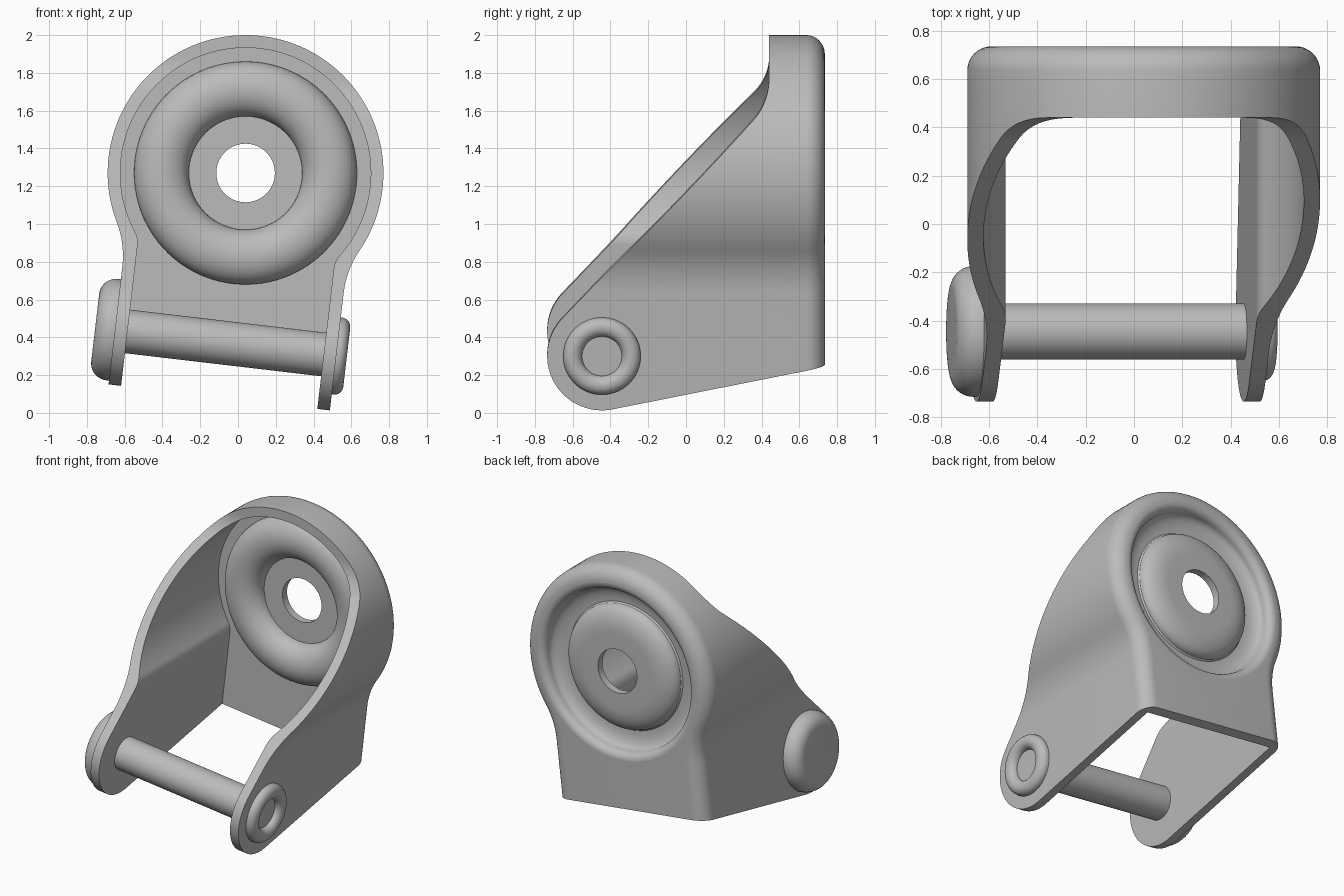
import bpy, bmesh
from math import sin, cos, pi, sqrt, atan2, radians
from mathutils import Matrix, Vector

cube = bpy.data.objects.get("Cube")
if cube:
    bpy.data.objects.remove(cube, do_unlink=True)

# Single metal colour
metal = bpy.data.materials.new("grey_metal")
metal.use_nodes = True
GREY = (0.5, 0.5, 0.5, 1)
metal.diffuse_color = GREY
metal.node_tree.nodes["Principled BSDF"].inputs["Base Color"].default_value = GREY

# The whole bracket leans sideways about the centre of its round back
PLACE = Matrix.Translation((0.04, 0, 1.27)) @ Matrix.Rotation(radians(6.7), 4, 'Y')
BACK, FRONT = 0.735, -0.735
RADIUS, HALF, WALL = 0.73, 0.59, 0.067
PIN_Y, PIN_Z, TIP = -0.445, -0.906, 0.29


def loft(name, rings, closed=False):
    """Skin a list of equal point rings, capping the ends unless closed."""
    bm = bmesh.new()
    rows = [[bm.verts.new(p) for p in ring] for ring in rings]
    n = len(rows[0])
    for a, b in zip(rows, rows[1:] + (rows[:1] if closed else [])):
        for i in range(n):
            j = (i + 1) % n
            bm.faces.new((a[i], a[j], b[j], b[i]))
    if not closed:
        bm.faces.new(rows[0][::-1])
        bm.faces.new(rows[-1])
    bmesh.ops.recalc_face_normals(bm, faces=bm.faces)
    mesh = bpy.data.meshes.new(name)
    bm.to_mesh(mesh)
    bm.free()
    mesh.materials.append(metal)
    obj = bpy.data.objects.new(name, mesh)
    bpy.context.collection.objects.link(obj)
    return obj


def arc(cx, cy, rx, ry, start, end, steps):
    angles = [start + (end - start) * i / steps for i in range(steps + 1)]
    return [(cx + rx * cos(t), cy + ry * sin(t)) for t in angles]


def keyhole(y, half, radius, fillet):
    """Round top blending through a concave fillet into straight sides."""
    cx = half + fillet
    cz = -sqrt((radius + fillet) ** 2 - cx ** 2)
    right = [(half, -1.4)]
    right += arc(cx, cz, fillet, fillet, pi, atan2(-cz, -cx), 14)
    right += arc(0, 0, radius, radius, atan2(cz, cx), pi / 2, 56)[1:]
    left = [(-x, z) for x, z in right[-2::-1]]
    return [Vector((x, y, z)) for x, z in right + left]


def lathe(name, profile, axis, closed=False, sides=96):
    """Turn (radius, height) points around the x or y axis."""
    rings = []
    for r, h in profile:
        circle = arc(0, 0, r, r, 0, 2 * pi, sides)[:-1]
        rings.append([(h, a, b) if axis == 'X' else (a, h, b) for a, b in circle])
    return loft(name, rings, closed)


def boolean(obj, cutter, operation):
    mod = obj.modifiers.new("cut", 'BOOLEAN')
    mod.operation, mod.solver, mod.object = operation, 'EXACT', cutter
    bpy.context.view_layer.objects.active = obj
    bpy.ops.object.modifier_apply(modifier=mod.name)
    bpy.data.objects.remove(cutter, do_unlink=True)


def finish(obj):
    obj.matrix_world = PLACE @ obj.matrix_world
    bpy.ops.object.select_all(action='DESELECT')
    obj.select_set(True)
    bpy.context.view_layer.objects.active = obj
    bpy.ops.object.shade_smooth_by_angle(angle=radians(32))


# Bracket shell: keyhole block with a rounded back rim
ROUND = 0.1
rings = [keyhole(-0.9, HALF, RADIUS, 0.5)]
for inset, rise in arc(ROUND, 0, -ROUND, ROUND, 0, pi / 2, 10):
    rings.append(keyhole(BACK - ROUND + rise, HALF - inset, RADIUS - inset, 0.5 + inset))
shell = loft("bracket_shell", rings)

# Hollow inside, open to the front and below
cavity = loft("cavity_cutter", [keyhole(y, HALF - WALL, RADIUS - WALL, 0.12)
                                for y in (-1, BACK - WALL)])
boolean(shell, cavity, 'DIFFERENCE')

# Opening in the back wall for the pressed dish
DISH = 0.62
opening = lathe("opening_cutter", [(DISH, 0.5), (DISH, 0.9)], 'Y')
boolean(shell, opening, 'DIFFERENCE')

# Side silhouette: rounded tip, sloped front edge, fillet up to the hood
slope = atan2(1.05, 1)
low = atan2(0.2, 1)
BEND, HOOD = 0.3, 0.44
tip = arc(PIN_Y, PIN_Z, TIP, TIP, low - pi / 2, slope - 3 * pi / 2, 36)
ty, tz = tip[-1]
bend_y = HOOD - BEND
# Centre height that keeps the bend tangent to the sloped edge
by = bend_y - BEND * cos(slope + pi / 2) * -1
touch = (bend_y + BEND * sin(slope), tz + (bend_y + BEND * sin(slope) - ty) * 1.05)
bend_z = touch[1] + BEND * cos(slope)
bend = arc(bend_y, bend_z, BEND, BEND, slope - pi / 2, 0, 10)
side = [(0.9, tip[0][1] + (0.9 - tip[0][0]) * 0.2)] + tip + bend
side += [(HOOD, 0.9), (0.9, 0.9)]
trim = loft("side_trim", [[(x, y, z) for y, z in side] for x in (-1, 1)])
boolean(shell, trim, 'INTERSECT')
finish(shell)

# Pressed dish: ring bulging forward, grooved behind, with a bored hub
inner = BACK - WALL
HOLE, HUB = 0.155, 0.3
profile = [(DISH, BACK), (DISH, inner)]
profile += arc(0.445, inner, 0.145, -0.12, 0, pi, 24)
profile += [(HOLE, inner), (HOLE, 0.72)]
profile += arc(0.27, 0.63, 0.17, 0.09, pi / 2, 0, 10)
profile += arc(0.45, 0.68, 0.12, -0.06, pi / 2, 0, 8)
profile += arc(DISH, 0.68, -0.05, BACK - 0.68, 0, pi / 2, 6)[1:-1]
dish = lathe("back_dish", profile, 'Y', closed=True)
finish(dish)

# Cross pin: domed head, shaft, and a rolled rim at the other end
HEAD, SHAFT, RIM = 0.27, 0.116, 0.155
profile = arc(HEAD - 0.09, -0.605, 0.09, 0.09, -pi / 2, 0, 10)
profile += [(HEAD, -0.58), (SHAFT, -0.58), (SHAFT, 0.57), (RIM + 0.05, 0.57)]
profile += arc(RIM, 0.6, 0.05, 0.046, 0, pi, 14)
pin = lathe("cross_pin", profile, 'X')
pin.location = (0, PIN_Y, PIN_Z)
bpy.context.view_layer.update()
finish(pin)
